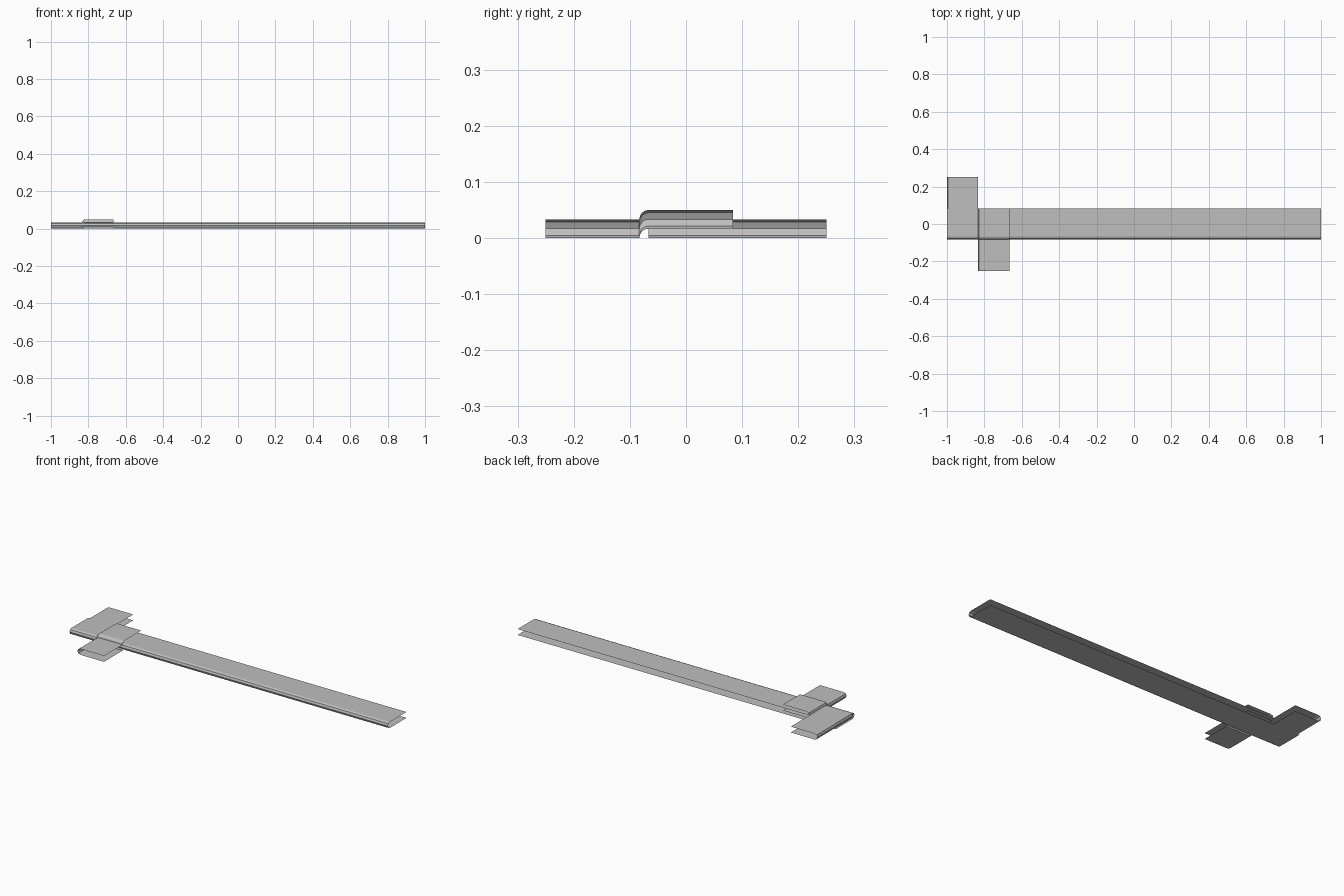
import bpy, bmesh, math
from mathutils import Vector

cube = bpy.data.objects.get("Cube")
if cube:
    bpy.data.objects.remove(cube, do_unlink=True)

W = 1 / 6          # ribbon width
R = W / 10         # fold radius
H = W / 2

grey = bpy.data.materials.new("paper_grey")
grey.use_nodes = True
colour = (0.52, 0.52, 0.52, 1)
grey.diffuse_color = colour
grey.node_tree.nodes["Principled BSDF"].inputs["Base Color"].default_value = colour


def fold_profile(flat=True, steps=4):
    """Sideways U as (distance from folded edge, height)."""
    arc = []
    for i in range(steps + 1):
        a = math.pi / 2 + math.pi * i / steps
        arc.append((R + R * math.cos(a), R + R * math.sin(a)))
    return [(W, 2 * R)] + arc + [(W, 0)] if flat else arc


def loft(name, rows):
    """Skin a list of equally long point rows as an open sheet."""
    bm = bmesh.new()
    grid = [[bm.verts.new(Vector(p)) for p in row] for row in rows]
    for a, b in zip(grid, grid[1:]):
        for i in range(len(a) - 1):
            bm.faces.new((a[i], a[i + 1], b[i + 1], b[i]))
    bmesh.ops.recalc_face_normals(bm, faces=bm.faces)
    mesh = bpy.data.meshes.new(name)
    bm.to_mesh(mesh)
    bm.free()
    mesh.materials.append(grey)
    obj = bpy.data.objects.new(name, mesh)
    bpy.context.collection.objects.link(obj)
    return obj


def upright(name, x, path, flat=True):
    """Ribbon along y, folded edge at x, following (y, z) path points."""
    return loft(name, [[(x + d, y, z + h) for d, h in fold_profile(flat)]
                       for y, z in path])


# Long ribbon, folded along its front edge
loft("long_ribbon", [[(x, -H + d, h) for d, h in fold_profile()] for x in (-1, 1)])

# Rear arm, with its fold carried on inside the end of the long ribbon
upright("rear_arm", -1, [(H, 0), (3 * H, 0)])
upright("rear_arm_inner_fold", -1, [(R - H, 0), (H, 0)], flat=False)

# Front arm, stepping up over the long ribbon in a rounded quarter turn
step = [(-H + R - R * math.cos(a), R * math.sin(a))
        for a in (i * math.pi / 8 for i in range(5))]
upright("front_arm", W - 1, [(-3 * H, 0)] + step + [(H, R)])
